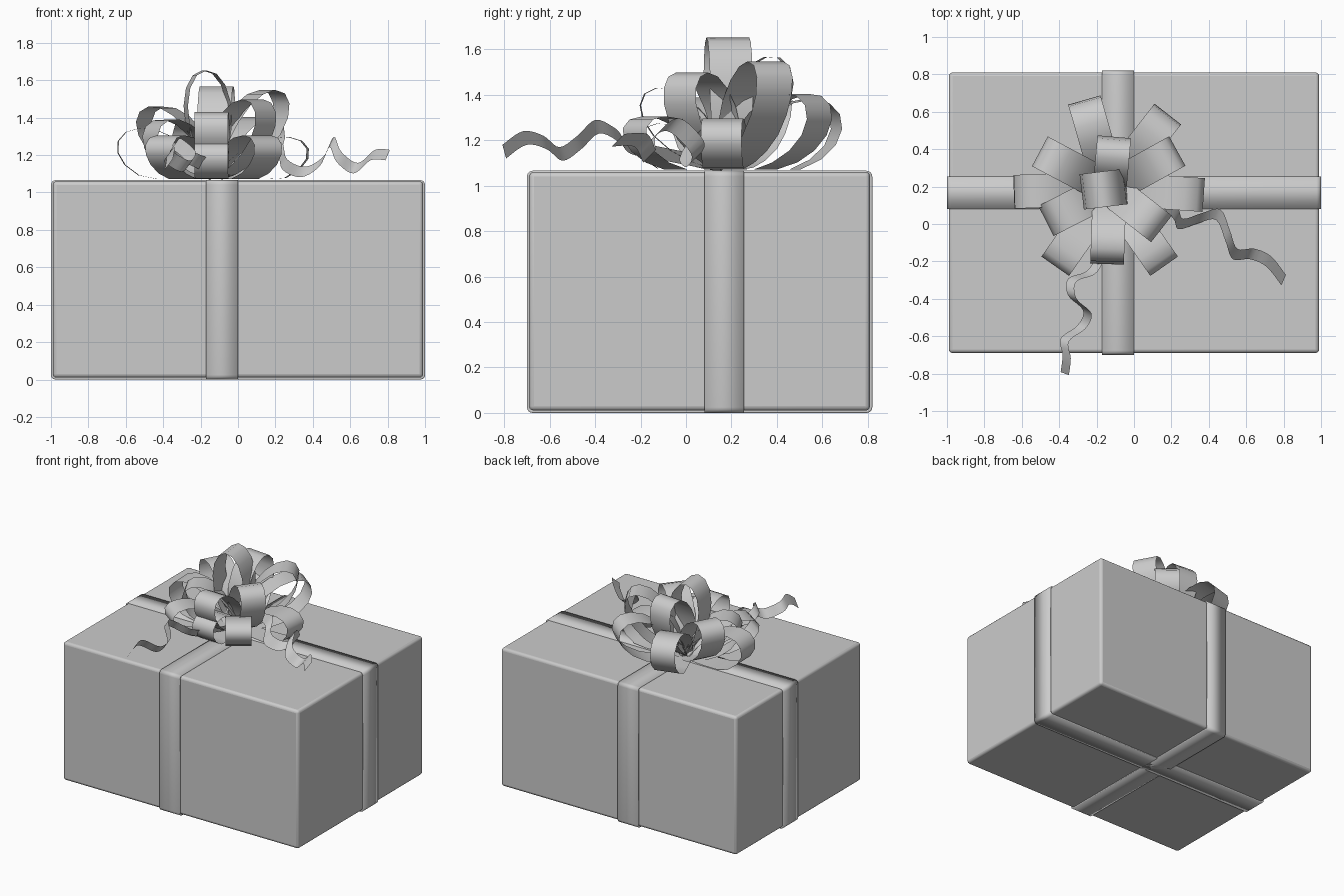
import bpy, bmesh, math
from mathutils import Vector

if "Cube" in bpy.data.objects:
    bpy.data.objects.remove(bpy.data.objects["Cube"])

CENTRE = Vector((-0.13, 0.19, 1.07))


def make_strip(name, path, sides, closed=False, thickness=0.0):
    """Ribbon sheet along a path; sides holds the half-width vector per point."""
    bm = bmesh.new()
    rows = [(bm.verts.new(p - s), bm.verts.new(p + s)) for p, s in zip(path, sides)]
    pairs = list(zip(rows, rows[1:]))
    if closed:
        pairs.append((rows[-1], rows[0]))
    for a, b in pairs:
        bm.faces.new((a[0], a[1], b[1], b[0]))
    bmesh.ops.recalc_face_normals(bm, faces=bm.faces)
    me = bpy.data.meshes.new(name)
    bm.to_mesh(me)
    bm.free()
    ob = bpy.data.objects.new(name, me)
    bpy.context.collection.objects.link(ob)
    if thickness:
        mod = ob.modifiers.new("thickness", 'SOLIDIFY')
        mod.thickness = thickness
        mod.offset = -1
    bpy.ops.object.select_all(action='DESELECT')
    ob.select_set(True)
    bpy.context.view_layer.objects.active = ob
    bpy.ops.object.shade_smooth_by_angle(angle=math.radians(50))
    return ob


# gift box with softly rounded edges
bpy.ops.mesh.primitive_cube_add(size=1, location=(0, 0.06, 0.535))
box = bpy.context.object
box.name = "gift_box"
box.scale = (1.98, 1.50, 1.05)
bpy.ops.object.transform_apply(location=False, rotation=False, scale=True)
bev = box.modifiers.new("bevel", 'BEVEL')
bev.width = 0.02
bev.segments = 3
bpy.ops.object.shade_smooth_by_angle(angle=math.radians(40))


# flat ribbons wrapped around the box
def rounded_ring(lo, hi, bottom, top, r=0.025, n=4):
    corners = [(hi - r, top - r, 0), (lo + r, top - r, 90),
               (lo + r, bottom + r, 180), (hi - r, bottom + r, 270)]
    return [(cx + r * math.cos(math.radians(a + 90 * i / n)),
             cz + r * math.sin(math.radians(a + 90 * i / n)))
            for cx, cz, a in corners for i in range(n + 1)]


ring = rounded_ring(-0.70, 0.82, 0.0, 1.066)
make_strip("ribbon_front_to_back", [Vector((-0.085, y, z)) for y, z in ring],
           [Vector((0.085, 0, 0))] * len(ring), True, 0.012)
ring = rounded_ring(-1.0, 1.0, 0.0, 1.066)
make_strip("ribbon_side_to_side", [Vector((x, 0.168, z)) for x, z in ring],
           [Vector((0, 0.087, 0))] * len(ring), True, 0.012)


# bow loops: teardrop outline tilted up from the centre
def bow_loop(name, azimuth, elevation, length, half_height, half_width=0.09, n=16):
    az, el = math.radians(azimuth), math.radians(elevation)
    flat = Vector((math.cos(az), math.sin(az), 0))
    up = Vector((0, 0, 1))
    out = flat * math.cos(el) + up * math.sin(el)
    nor = up * math.cos(el) - flat * math.sin(el)
    tangent = Vector((-math.sin(az), math.cos(az), 0))
    path, sides = [], []
    for i in range(n + 1):
        t = 2 * math.pi * i / n
        grow = math.sin(t / 2)
        u = length * (1 - math.cos(t)) / 2
        p = CENTRE + out * u + nor * (half_height * 1.12 * math.sin(t) * grow ** 0.6)
        p.z = max(p.z, 1.072)
        path.append(p)
        sides.append(tangent * half_width * (0.45 + 0.55 * min(1, grow * 1.5)))
    make_strip(name, path, sides)


# azimuth, elevation, length, half height
LOOPS = [
    # lower tier
    (182, 22, 0.55, 0.14), (106, 27, 0.54, 0.15), (52, 30, 0.57, 0.14),
    (-4, 18, 0.53, 0.12), (-55, 20, 0.54, 0.11), (235, 20, 0.54, 0.11),
    (-92, 20, 0.43, 0.11),
    # middle tier
    (152, 42, 0.54, 0.13), (207, 38, 0.46, 0.13), (-92, 42, 0.50, 0.12),
    (-38, 52, 0.52, 0.13), (29, 50, 0.60, 0.13),
    # top tier
    (85, 66, 0.54, 0.13),
]
for i, spec in enumerate(LOOPS):
    bow_loop(f"bow_loop_{i + 1}", *spec)
bow_loop("bow_loop_top", 187, 85, 0.585, 0.125, 0.095)


# curling ribbon tails
def tail(name, pts, side, steps=5):
    pts = [Vector(p) for p in pts]
    ext = [pts[0]] + pts + [pts[-1]]
    path = []
    for a, b, c, d in zip(ext, ext[1:], ext[2:], ext[3:]):
        for k in range(steps):
            t = k / steps
            path.append(0.5 * (2 * b + (c - a) * t + (2 * a - 5 * b + 4 * c - d) * t * t
                               + (3 * b - a - 3 * c + d) * t ** 3))
    path.append(pts[-1])
    make_strip(name, path, [Vector(side)] * len(path))


tail("tail_right", [(-0.08, 0.18, 1.09), (0.12, 0.14, 1.22), (0.22, 0.06, 1.24),
                    (0.25, 0.0, 1.15), (0.35, 0.03, 1.11), (0.45, 0.05, 1.17),
                    (0.50, -0.06, 1.27), (0.54, -0.16, 1.19), (0.63, -0.16, 1.13),
                    (0.72, -0.20, 1.20), (0.80, -0.30, 1.20)], (0.012, 0.028, 0.028))
tail("tail_front", [(-0.13, 0.15, 1.09), (-0.16, -0.10, 1.14), (-0.22, -0.25, 1.17),
                    (-0.33, -0.30, 1.22), (-0.33, -0.39, 1.26), (-0.25, -0.47, 1.19),
                    (-0.28, -0.55, 1.14), (-0.37, -0.62, 1.19), (-0.36, -0.71, 1.21),
                    (-0.37, -0.80, 1.15)], (0.022, -0.008, 0.030))
